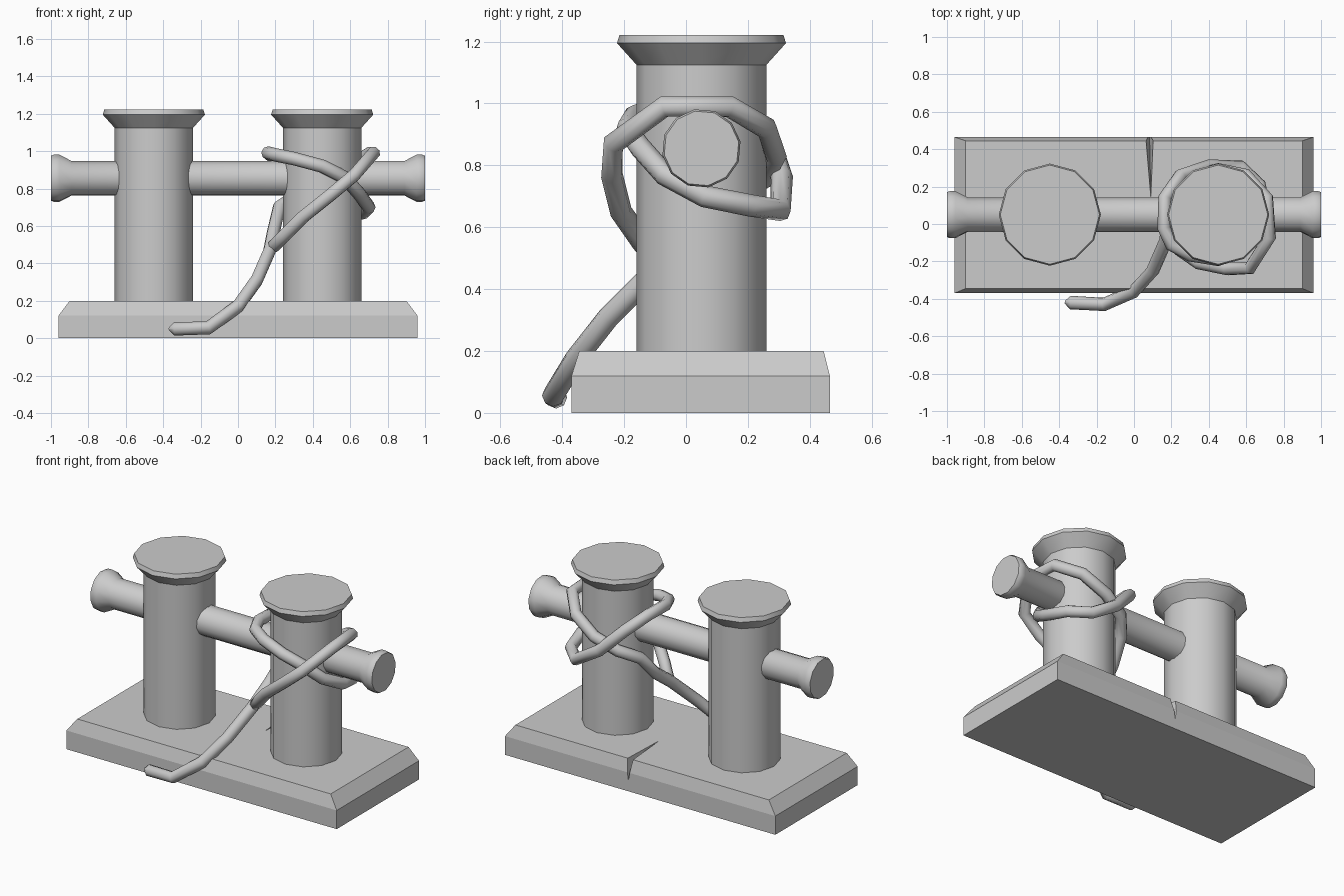
import bpy, bmesh, math
from mathutils import Matrix, Vector

cube = bpy.data.objects.get("Cube")
if cube:
    bpy.data.objects.remove(cube, do_unlink=True)

grey = bpy.data.materials.new("plain_grey")
grey.use_nodes = True
colour = (0.6, 0.6, 0.6, 1)
grey.diffuse_color = colour
grey.node_tree.nodes["Principled BSDF"].inputs["Base Color"].default_value = colour


def select_only(ob):
    bpy.ops.object.select_all(action="DESELECT")
    ob.select_set(True)
    bpy.context.view_layer.objects.active = ob


def add_object(name, bm, smooth=None):
    bmesh.ops.recalc_face_normals(bm, faces=bm.faces)
    mesh = bpy.data.meshes.new(name)
    bm.to_mesh(mesh)
    bm.free()
    mesh.materials.append(grey)
    ob = bpy.data.objects.new(name, mesh)
    bpy.context.collection.objects.link(ob)
    if smooth:
        select_only(ob)
        bpy.ops.object.shade_smooth_by_angle(angle=math.radians(smooth))
    return ob


def lathe(name, profile, matrix, sides=12):
    """Closed turned solid from (radius, height) pairs."""
    bm = bmesh.new()
    rings = []
    for r, h in profile:
        rings.append([bm.verts.new((r * math.cos(2 * math.pi * i / sides),
                                    r * math.sin(2 * math.pi * i / sides), h))
                      for i in range(sides)])
    for low, high in zip(rings, rings[1:]):
        for i in range(sides):
            j = (i + 1) % sides
            bm.faces.new((low[i], low[j], high[j], high[i]))
    bm.faces.new(rings[0][::-1])
    bm.faces.new(rings[-1])
    bm.transform(matrix)
    return add_object(name, bm, 35)


def rope(name, points, radius=0.036, closed=False):
    """Low-poly rope; open ends taper to a blunt point."""
    curve = bpy.data.curves.new(name, "CURVE")
    curve.dimensions = "3D"
    curve.bevel_depth = radius
    curve.bevel_resolution = 2
    curve.use_fill_caps = True
    pts = [Vector(p) for p in points]
    if not closed:
        for end, nxt in ((0, 1), (-1, -2)):
            tip = pts[end] + (pts[end] - pts[nxt]).normalized() * 0.03
            pts.insert(0 if end == 0 else len(pts), tip) if end == 0 else pts.append(tip)
            if end == 0:
                continue
    spline = curve.splines.new("POLY")
    spline.points.add(len(pts) - 1)
    for sp, p in zip(spline.points, pts):
        sp.co = (*p, 1)
    spline.use_cyclic_u = closed
    if not closed:
        spline.points[0].radius = spline.points[-1].radius = 0.2
    curve.materials.append(grey)
    ob = bpy.data.objects.new(name, curve)
    bpy.context.collection.objects.link(ob)
    select_only(ob)
    bpy.ops.object.convert(target="MESH")
    bpy.ops.object.shade_smooth_by_angle(angle=math.radians(50))
    return bpy.context.object


# Base slab with a chamfered upper edge
bm = bmesh.new()
levels = []
for x, y0, y1, z in ((0.96, -0.37, 0.465, 0), (0.96, -0.37, 0.465, 0.12),
                     (0.9, -0.345, 0.445, 0.2)):
    levels.append([bm.verts.new(c) for c in
                   ((-x, y0, z), (x, y0, z), (x, y1, z), (-x, y1, z))])
for low, high in zip(levels, levels[1:]):
    for i in range(4):
        j = (i + 1) % 4
        bm.faces.new((low[i], low[j], high[j], high[i]))
bm.faces.new(levels[0][::-1])
bm.faces.new(levels[-1])
base = add_object("base", bm)

# Wedge-shaped crack in the rear edge of the base
bm = bmesh.new()
for c in ((0.09, 0.14, 0.201), (0.06, 0.48, 0.21), (0.105, 0.48, 0.21), (0.083, 0.48, 0.06)):
    bm.verts.new(c)
bmesh.ops.convex_hull(bm, input=bm.verts)
cutter = add_object("crack_cutter", bm)
cutter.hide_render = True
cut = base.modifiers.new("crack", "BOOLEAN")
cut.operation = "DIFFERENCE"
cut.solver = "EXACT"
cut.object = cutter
select_only(base)
bpy.ops.object.modifier_apply(modifier="crack")
bpy.data.objects.remove(cutter, do_unlink=True)

# Two flared posts
post_profile = ((0.21, 0.19), (0.21, 1.125), (0.273, 1.195), (0.265, 1.222))
for side, x in (("right", -0.45), ("left", 0.45)):
    lathe(side + "_post", post_profile, Matrix.Translation((x, 0.05, 0)))

# Horizontal bar with a flared rim at each end
half = [(0.094, 0.89), (0.128, 0.955), (0.128, 0.985), (0.122, 1.0)]
bar_profile = [(r, -h) for r, h in reversed(half)] + half
lathe("cross_bar", bar_profile,
      Matrix.Translation((0, 0.05, 0.855)) @ Matrix.Rotation(math.pi / 2, 4, "Y")
      @ Matrix.Rotation(math.radians(10), 4, "Z"))

# Rope: trailing end, up behind the post, over the bar and down the front
rope("rope_tail", (
    (-0.34, -0.42, 0.05), (-0.16, -0.43, 0.055), (0, -0.36, 0.17),
    (0.1, -0.25, 0.31), (0.17, -0.09, 0.47), (0.19, 0.04, 0.57),
    (0.22, 0.15, 0.7), (0.31, 0.25, 0.76), (0.45, 0.29, 0.83),
    (0.6, 0.26, 0.92), (0.71, 0.14, 0.99), (0.725, -0.07, 0.99),
    (0.62, -0.235, 0.87), (0.5, -0.24, 0.77), (0.35, -0.21, 0.65),
    (0.25, -0.14, 0.55), (0.19, -0.09, 0.49)))

# Rope: tilted loop crossing the other way
rope("rope_loop", (
    (0.16, -0.02, 0.99), (0.2, -0.11, 0.98), (0.3, -0.165, 0.96),
    (0.45, -0.19, 0.92), (0.57, -0.15, 0.86), (0.65, -0.07, 0.77),
    (0.7, 0.06, 0.7), (0.67, 0.21, 0.67), (0.57, 0.305, 0.655),
    (0.4, 0.31, 0.76), (0.25, 0.26, 0.91), (0.165, 0.14, 0.99)), closed=True)
